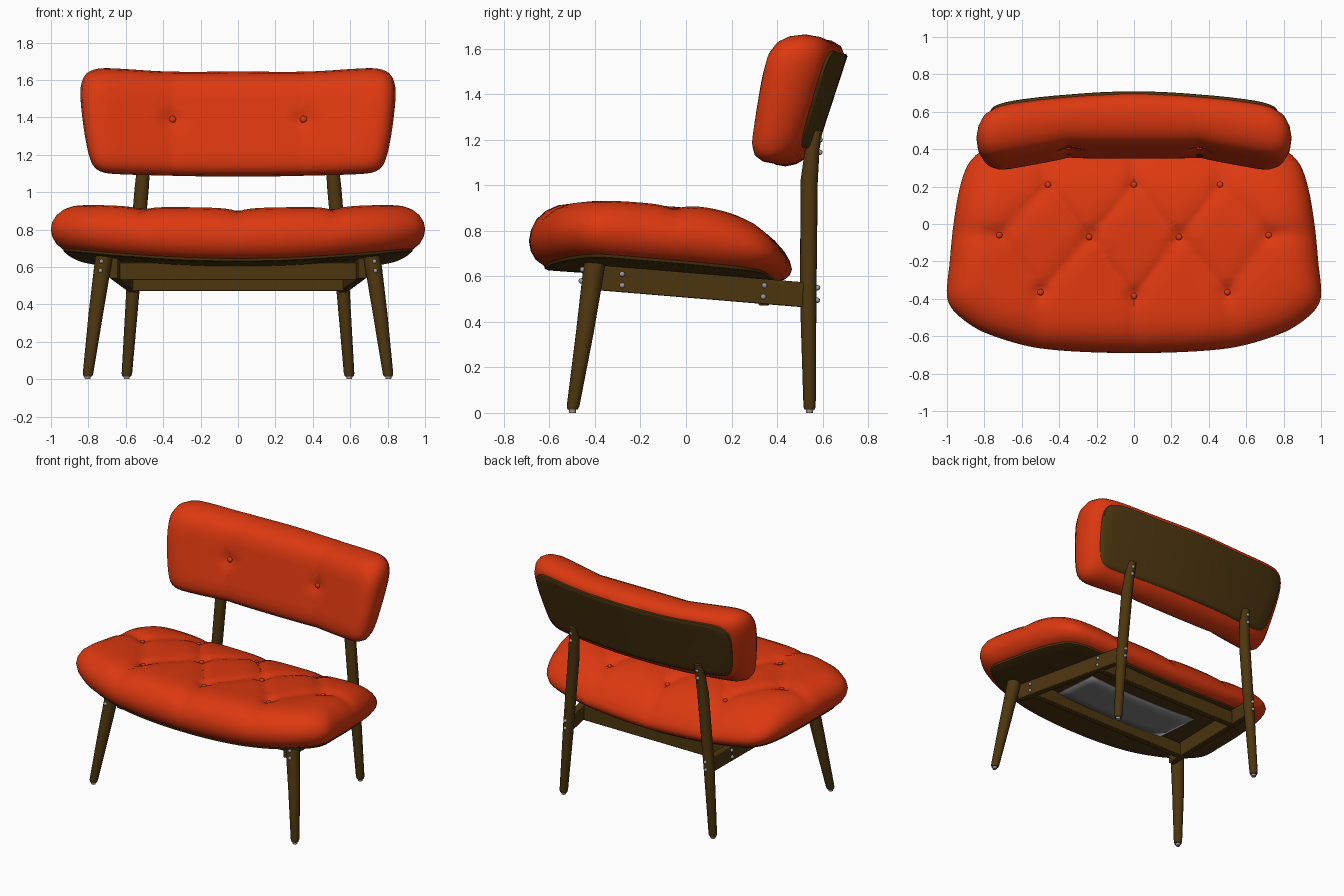
import bpy, bmesh, math
from mathutils import Vector

if "Cube" in bpy.data.objects:
    bpy.data.objects.remove(bpy.data.objects["Cube"])
parts = []


def material(name, rgb):
    m = bpy.data.materials.new(name)
    m.use_nodes = True
    m.diffuse_color = (*rgb, 1)
    bsdf = m.node_tree.nodes["Principled BSDF"]
    bsdf.inputs["Base Color"].default_value = (*rgb, 1)
    bsdf.inputs["Roughness"].default_value = 0.6
    return m


FABRIC = material("orange red fabric", (0.72, 0.04, 0.005))
WOOD = material("dark walnut", (0.075, 0.037, 0.005))
METAL = material("grey metal", (0.33, 0.33, 0.35))
LINER = material("grey liner", (0.24, 0.23, 0.23))


def finish(name, bm, mat):
    bmesh.ops.recalc_face_normals(bm, faces=bm.faces)
    mesh = bpy.data.meshes.new(name)
    bm.to_mesh(mesh)
    bm.free()
    mesh.materials.append(mat)
    ob = bpy.data.objects.new(name, mesh)
    bpy.context.collection.objects.link(ob)
    parts.append(ob)
    return ob


def skin(name, rings, mat):
    """Closed surface through rings of points, fan-capped at both ends."""
    bm = bmesh.new()
    rows = [[bm.verts.new(p) for p in ring] for ring in rings]
    n = len(rows[0])
    for a, b in zip(rows, rows[1:]):
        for i in range(n):
            j = (i + 1) % n
            bm.faces.new((a[i], a[j], b[j], b[i]))
    bm.faces.new(rows[0])
    bm.faces.new(rows[-1])
    return finish(name, bm, mat)


def outline(half, n=160):
    """Mirror a half outline, smooth it and space its points evenly."""
    pts = [Vector(p) for p in half]
    pts += [Vector((-p[0], p[1])) for p in reversed(half[1:-1])]
    m, dense = len(pts), []
    for i in range(m):
        p0, p1, p2, p3 = (pts[(i + k) % m] for k in (-1, 0, 1, 2))
        a, b = (p2 - p0) / 2, (p3 - p1) / 2
        scale = (p2 - p1).length
        a = a * min(1, scale / max(a.length, 1e-6))
        b = b * min(1, scale / max(b.length, 1e-6))
        for k in range(30):
            t = k / 30
            dense.append(p1 * (2*t**3 - 3*t*t + 1) + a * (t**3 - 2*t*t + t)
                         + p2 * (3*t*t - 2*t**3) + b * (t**3 - t*t))
    dense.append(dense[0])
    dist = [0]
    for a, b in zip(dense, dense[1:]):
        dist.append(dist[-1] + (b - a).length)
    out, k = [], 0
    for i in range(n):
        d = dist[-1] * i / n
        while dist[k + 1] < d:
            k += 1
        f = (d - dist[k]) / max(dist[k + 1] - dist[k], 1e-9)
        out.append(dense[k].lerp(dense[k + 1], f))
    return out


def padded(name, shape, profile, place, mat, steps=22):
    """Sweep an (inset, height) profile round an outline; fill both faces."""
    lo, hi = min(p.y for p in shape), max(p.y for p in shape)
    cy, hy, hx = (lo + hi) / 2, (hi - lo) / 2, max(p.x for p in shape)
    first, last = profile[0], profile[-1]
    grow = [k / steps for k in range(steps)]
    fill = lambda e: [(e[0] + (hy - e[0]) * (1 - max(f, 0.01)), e[1], e) for f in grow]
    rings = []

    def ring(inset, h, edge=None):
        e = edge[0] if edge else inset
        f = (hy - inset) / (hy - e)
        return [place(p.x * (1 - e / hx) * f, cy + (p.y - cy) * (1 - e / hy) * f, h)
                for p in shape]
    rings += [ring(*r) for r in fill(first)]
    rings += [ring(*r) for r in profile]
    rings += [ring(*r) for r in reversed(fill(last))]
    return skin(name, rings, mat)


def loft(name, stations, mat, n=20):
    """Round bar through (x, y, z, rx, ry) stations."""
    turn = [math.tau * i / n for i in range(n)]
    return skin(name, [[(x + rx * math.cos(a), y + ry * math.sin(a), z) for a in turn]
                       for x, y, z, rx, ry in stations], mat)


def beam(name, a, b, thick, high):
    a, b = Vector(a), Vector(b)
    d = (b - a).normalized()
    side = d.cross((0, 0, 1)).normalized() * thick / 2
    up = Vector((0, 0, high / 2))
    ob = skin(name, [[p + side + up, p - side + up, p - side - up, p + side - up]
                     for p in (a, b)], WOOD)
    bev = ob.modifiers.new("soft_edges", "BEVEL")
    bev.width, bev.segments = 0.005, 2


def button(name, loc, r, mat, squash=(1, 1, 1)):
    bm = bmesh.new()
    bmesh.ops.create_uvsphere(bm, u_segments=14, v_segments=8, radius=r)
    bmesh.ops.scale(bm, vec=squash, verts=bm.verts)
    bmesh.ops.translate(bm, vec=loc, verts=bm.verts)
    finish(name, bm, mat)


def seg_dist(p, a, b):
    ab = b - a
    t = max(0, min(1, (p - a).dot(ab) / ab.length_squared))
    return (p - a - ab * t).length


# Tufting layout of the seat, mirrored by using abs(x)
V = Vector
back_c, back_o = V((0, 0.21)), V((0.46, 0.21))
mid_i, mid_o = V((0.24, -0.07)), V((0.72, -0.06))
front_c, front_o = V((0, -0.385)), V((0.5, -0.365))
tufts = [back_c, back_o, mid_i, mid_o, front_c, front_o]
creases = [(mid_o, back_o), (mid_o, front_o), (mid_i, back_o), (mid_i, back_c),
           (mid_i, front_o), (mid_i, front_c), (mid_o, V((1, -0.04))),
           (front_c, V((0, -0.7))), (front_o, V((0.52, -0.7))),
           (back_c, V((0, 0.5))), (back_o, V((0.48, 0.5)))]


def seat_top(x, y):
    p = V((abs(x), y))
    z = 0.895 - 0.05 * y + 0.035 * x * x - 0.6 * max(0, y) ** 2
    z -= 0.022 * math.exp(-min(seg_dist(p, *c) for c in creases) / 0.05)
    return z - 0.022 * math.exp(-(min((p - t).length for t in tufts) / 0.045) ** 2)


def seat_place(x, y, h):
    base = 0.60 - 0.07 * y + 0.08 * x * x
    return (x, y, base + h * (seat_top(x, y) - base))


# Seat cushion and its plywood base
seat_shape = outline([(0, -0.69), (0.5, -0.665), (0.8, -0.58), (0.95, -0.48), (1, -0.39),
                      (0.985, -0.2), (0.965, 0), (0.93, 0.2), (0.88, 0.33), (0.79, 0.40),
                      (0.5, 0.445), (0, 0.465)])
padded("seat_cushion", seat_shape,
       [(0.07, 0), (0.03, 0.1), (0.008, 0.24), (0, 0.4), (0.008, 0.56), (0.03, 0.72),
        (0.07, 0.86), (0.12, 0.95), (0.18, 0.99), (0.24, 1)], seat_place, FABRIC, 26)
padded("seat_base", seat_shape, [(0.085, -0.06), (0.07, -0.04), (0.065, 0.03)],
       seat_place, WOOD, 10)
for t in tufts:
    for s in ((1, -1) if t.x else (1,)):
        button("seat_button", (s * t.x, t.y, seat_top(t.x, t.y) + 0.006), 0.017, FABRIC,
               (1, 1, 0.7))

# Liner panel under the seat
bm = bmesh.new()
bmesh.ops.create_grid(bm, x_segments=12, y_segments=4, size=1)
for v in bm.verts:
    x, y = v.co.x * 0.45, -0.09 + v.co.y * 0.19
    v.co = V(seat_place(x, y, -0.06)) - V((0, 0, 0.004))
panel = finish("liner_panel", bm, LINER)
panel.modifiers.new("sheet", "SOLIDIFY").thickness = 0.005


# Backrest cushion and its curved board
def back_front(x, z):
    ax = abs(x)
    y = 0.35 + 0.2 * (z - 1.2) - 0.19 * max(0, ax - 0.35)
    r = math.hypot(ax - 0.35, z - 1.39)
    return y + 0.006 * math.exp(-abs(ax - 0.35) / 0.04) + 0.02 * math.exp(-(r / 0.05) ** 2)


def back_place(x, z, h):
    rear = 0.56 + 0.32 * (z - 1.15) - 0.13 * x * x
    return (x, rear + h * (back_front(x, z) - rear), z)


back_shape = outline([(0, 1.645), (0.37, 1.645), (0.72, 1.663), (0.81, 1.635), (0.842, 1.55),
                      (0.83, 1.38), (0.80, 1.21), (0.765, 1.13), (0.69, 1.1), (0.35, 1.088),
                      (0, 1.083)])
padded("back_cushion", back_shape,
       [(0.075, 0), (0.035, 0.1), (0.01, 0.27), (0, 0.48), (0.008, 0.7), (0.03, 0.86),
        (0.065, 0.95), (0.11, 0.99), (0.15, 1)], back_place, FABRIC)
padded("back_board", back_shape, [(0.085, -0.06), (0.075, -0.04), (0.07, 0.03)],
       back_place, WOOD, 10)

for s in (-1, 1):
    button("back_button", (s * 0.35, back_front(0.35, 1.39) - 0.006, 1.39), 0.019, FABRIC,
           (1, 0.7, 1))
    # Legs with metal glides
    loft("front_leg", [(s * 0.803, -0.498, 0.015, 0.023, 0.023),
                       (s * 0.802, -0.496, 0.03, 0.028, 0.028),
                       (s * 0.76, -0.445, 0.35, 0.039, 0.039),
                       (s * 0.715, -0.40, 0.665, 0.047, 0.048)], WOOD)
    loft("back_leg", [(s * 0.595, 0.543, 0.015, 0.023, 0.023),
                      (s * 0.594, 0.543, 0.03, 0.028, 0.027),
                      (s * 0.56, 0.537, 0.5, 0.036, 0.036),
                      (s * 0.515, 0.541, 1.02, 0.038, 0.038),
                      (s * 0.503, 0.555, 1.16, 0.034, 0.032),
                      (s * 0.497, 0.578, 1.24, 0.027, 0.022)], WOOD)
    for x, y in ((0.804, -0.499), (0.595, 0.543)):
        loft("foot_glide", [(s * x, y, 0, 0.015, 0.015), (s * x, y, 0.02, 0.017, 0.017)],
             METAL, 12)
    # Side rails and bolts
    beam("side_rail", (s * 0.665, -0.40, 0.595), (s * 0.56, 0.53, 0.518), 0.045, 0.11)
    for x, y, z in ((0.73, -0.455, 0.63), (0.735, -0.46, 0.58), (0.557, 0.578, 0.55),
                    (0.56, 0.577, 0.495), (0.503, 0.589, 1.20), (0.506, 0.588, 1.145),
                    (0.677, -0.28, 0.61), (0.677, -0.28, 0.56),
                    (0.606, 0.345, 0.56), (0.606, 0.34, 0.51)):
        button("bolt", (s * x, y, z), 0.012, METAL)

# Cross rails
beam("front_rail", (-0.655, -0.28, 0.578), (0.655, -0.28, 0.578), 0.045, 0.095)
beam("rear_rail", (-0.575, 0.342, 0.522), (0.575, 0.342, 0.522), 0.045, 0.1)

for ob in bpy.context.selected_objects:
    ob.select_set(False)
for ob in parts:
    ob.select_set(True)
bpy.context.view_layer.objects.active = parts[0]
bpy.ops.object.shade_smooth_by_angle(angle=math.radians(40))
